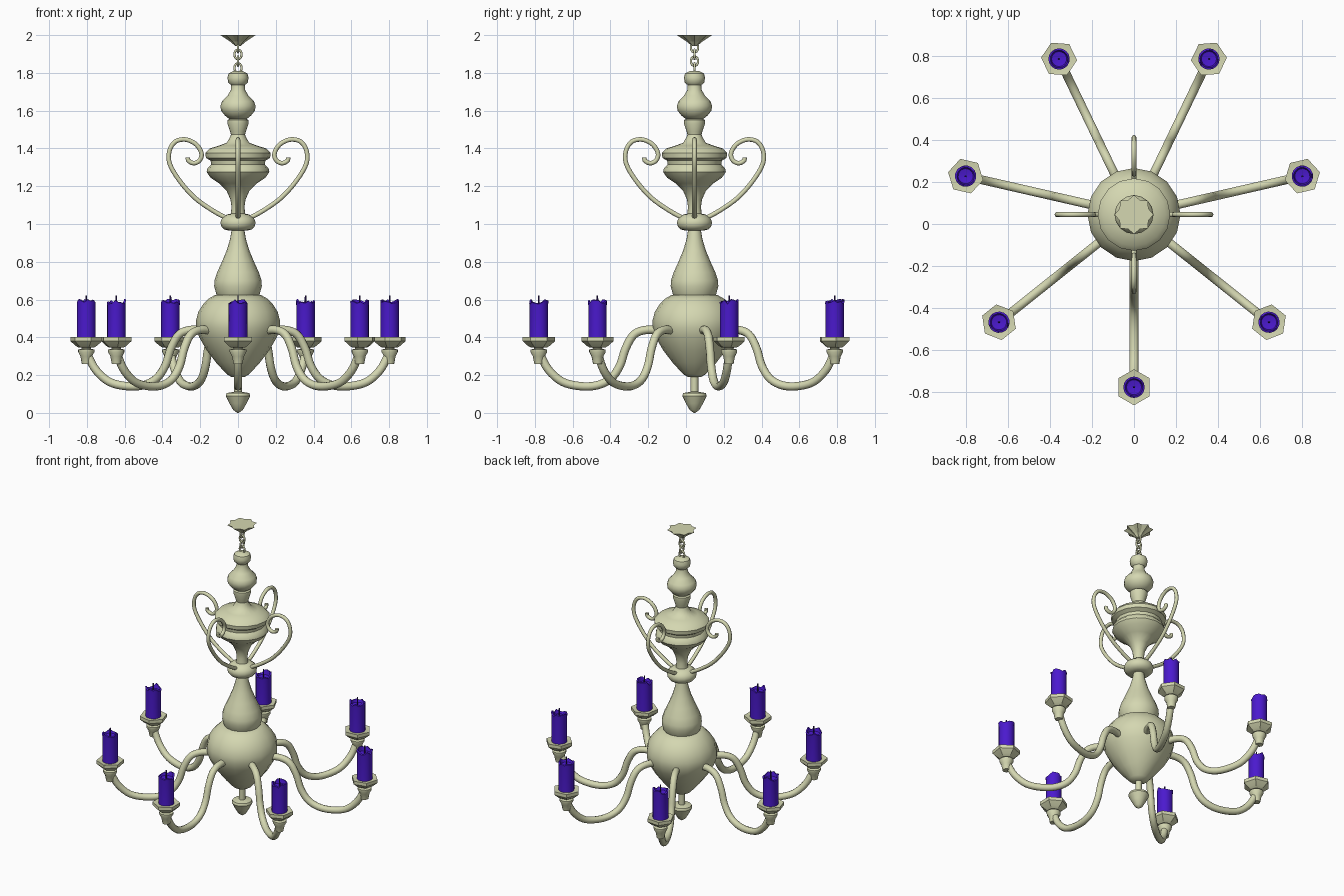
import bpy, bmesh, math, random
from mathutils import Vector, Matrix

if "Cube" in bpy.data.objects:
    bpy.data.objects.remove(bpy.data.objects["Cube"])

random.seed(4)
CY = 0.045          # axis of the chandelier in y
ARMS = 7


def material(name, rgb):
    m = bpy.data.materials.new(name)
    m.diffuse_color = (*rgb, 1)
    m.use_nodes = True
    m.node_tree.nodes["Principled BSDF"].inputs["Base Color"].default_value = m.diffuse_color
    return m


CREAM = material("cream_metal", (0.66, 0.68, 0.44))
PURPLE = material("purple_wax", (0.07, 0.01, 0.62))
DARK = material("dark_wick", (0.03, 0.01, 0.15))


def finish(name, bm, mat, matrix, angle=40):
    bmesh.ops.recalc_face_normals(bm, faces=bm.faces)
    me = bpy.data.meshes.new(name)
    bm.to_mesh(me)
    bm.free()
    ob = bpy.data.objects.new(name, me)
    bpy.context.collection.objects.link(ob)
    me.materials.append(mat)
    ob.matrix_world = matrix
    bpy.ops.object.select_all(action='DESELECT')
    ob.select_set(True)
    bpy.context.view_layer.objects.active = ob
    if angle:
        bpy.ops.object.shade_smooth_by_angle(angle=math.radians(angle))
    return ob


def skin(bm, rings, closed=False):
    n = len(rings[0])
    pairs = list(zip(rings, rings[1:])) + ([(rings[-1], rings[0])] if closed else [])
    for a, b in pairs:
        for i in range(n):
            j = (i + 1) % n
            bm.faces.new((a[i], a[j], b[j], b[i]))
    if not closed:
        bm.faces.new(rings[0])
        bm.faces.new(rings[-1])


def lathe(name, profile, n, mat, matrix, angle=40, shape=lambda i, k: (1, 0)):
    """Revolve (radius, z); shape gives radius factor and z offset per vertex."""
    bm = bmesh.new()
    rings = []
    for k, (r, z) in enumerate(profile):
        ring = []
        for i in range(n):
            t = 2 * math.pi * i / n
            f, dz = shape(i, k)
            ring.append(bm.verts.new((r * f * math.cos(t), r * f * math.sin(t), z + dz)))
        rings.append(ring)
    skin(bm, rings)
    return finish(name, bm, mat, matrix, angle)


def spline(pts, steps=4):
    """Catmull-Rom curve through (radius, z) points."""
    p = [Vector(q) for q in pts]
    p = [2 * p[0] - p[1]] + p + [2 * p[-1] - p[-2]]
    out = []
    for a, b, c, d in zip(p, p[1:], p[2:], p[3:]):
        for s in range(steps):
            t = s / steps
            out.append(0.5 * (2 * b + (c - a) * t + (2 * a - 5 * b + 4 * c - d) * t * t
                              + (3 * b - a - 3 * c + d) * t ** 3))
    return out + [p[-2]]


def tube(name, path, radius, matrix, closed=False, n=10):
    """Sweep a circle along a path in the local xz plane."""
    bm = bmesh.new()
    rings, m = [], len(path)
    for k, c in enumerate(path):
        a = path[(k - 1) % m] if closed else path[max(k - 1, 0)]
        b = path[(k + 1) % m] if closed else path[min(k + 1, m - 1)]
        d = (b - a).normalized()
        ring = []
        for i in range(n):
            t = 2 * math.pi * i / n
            u, v = radius * math.cos(t), radius * math.sin(t)
            ring.append(bm.verts.new((c.x - d.y * u, v, c.y + d.x * u)))
        rings.append(ring)
    skin(bm, rings, closed)
    return finish(name, bm, CREAM, matrix, 60)


AXIS = Matrix.Translation((0, CY, 0))

# Central turned column
lathe("bottom_finial", [(0.004, 0), (0.025, 0.015), (0.045, 0.05), (0.065, 0.09), (0.06, 0.105),
                        (0.02, 0.112), (0.02, 0.22)], 16, CREAM, AXIS)
lathe("main_bowl", [(0.035, 0.19), (0.06, 0.205), (0.115, 0.265), (0.165, 0.33), (0.205, 0.40),
                    (0.222, 0.45), (0.222, 0.49), (0.21, 0.535), (0.185, 0.575), (0.155, 0.605),
                    (0.12, 0.625)], 16, CREAM, AXIS)
lathe("lower_bell", [(0.10, 0.60), (0.115, 0.63), (0.126, 0.67), (0.125, 0.70), (0.11, 0.745),
                     (0.085, 0.80), (0.06, 0.86), (0.042, 0.92), (0.032, 0.98)], 16, CREAM, AXIS)
lathe("collar_knob", [(0.05, 0.965), (0.075, 0.972), (0.09, 0.99), (0.093, 1.01), (0.085, 1.03),
                      (0.06, 1.05), (0.035, 1.055)], 16, CREAM, AXIS)
lathe("vase", [(0.04, 1.04), (0.034, 1.09), (0.04, 1.13), (0.06, 1.175), (0.10, 1.215), (0.145, 1.245),
               (0.166, 1.275), (0.162, 1.295), (0.142, 1.315), (0.145, 1.335), (0.17, 1.35),
               (0.173, 1.375), (0.15, 1.40), (0.10, 1.415), (0.06, 1.43), (0.042, 1.46),
               (0.036, 1.48)], 16, CREAM, AXIS)
lathe("upper_flare", [(0.034, 1.46), (0.042, 1.49), (0.055, 1.53), (0.055, 1.55), (0.045, 1.556),
                      (0.055, 1.565)], 16, CREAM, AXIS)
lathe("upper_baluster", [(0.045, 1.555), (0.07, 1.575), (0.09, 1.60), (0.093, 1.625), (0.085, 1.65),
                         (0.055, 1.68), (0.038, 1.71), (0.036, 1.735), (0.052, 1.75), (0.056, 1.775),
                         (0.05, 1.797), (0.025, 1.81)], 16, CREAM, AXIS)

# Chain of alternating oval links
for i in range(4):
    oval = []
    for s in range(20):
        t = 2 * math.pi * s / 20
        oval.append(Vector((0.019 * math.cos(t), 1.826 + i * 0.036 + 0.025 * math.sin(t))))
    tube(f"chain_link_{i + 1}", oval, 0.006, AXIS @ Matrix.Rotation(i * math.pi / 2, 4, 'Z'), True, 8)

# Star shaped ceiling canopy
lathe("ceiling_canopy", [(0.014, 1.942), (0.04, 1.965), (0.093, 2.0)], 16, CREAM, AXIS, 0,
      lambda i, k: (1 if i % 2 == 0 or k == 0 else 0.8, 0))

# Four scroll handles
scroll = spline([(0.06, 1.03), (0.14, 1.075), (0.23, 1.14), (0.31, 1.23), (0.362, 1.32), (0.362, 1.39),
                 (0.33, 1.437), (0.275, 1.447), (0.22, 1.42), (0.193, 1.372), (0.205, 1.335),
                 (0.235, 1.322), (0.262, 1.335), (0.265, 1.352)])
for i in range(4):
    tube(f"scroll_handle_{i + 1}", scroll, 0.012, AXIS @ Matrix.Rotation(i * math.pi / 2, 4, 'Z'), n=8)

# Seven arms, each with socket, drip dish, candle and wick
arm = spline([(0.16, 0.432), (0.25, 0.44), (0.32, 0.415), (0.365, 0.34), (0.395, 0.25), (0.445, 0.18),
              (0.52, 0.145), (0.61, 0.142), (0.70, 0.165), (0.77, 0.225), (0.81, 0.295), (0.82, 0.33)])
for i in range(ARMS):
    turn = AXIS @ Matrix.Rotation(-math.pi / 2 + i * 2 * math.pi / ARMS, 4, 'Z')
    tip = turn @ Matrix.Translation((0.824, 0, 0))
    tube(f"arm_{i + 1}", arm, 0.022, turn)
    lathe(f"candle_socket_{i + 1}", [(0.024, 0.26), (0.032, 0.30), (0.044, 0.322), (0.044, 0.335),
                                     (0.024, 0.34), (0.03, 0.36)], 12, CREAM, tip)
    lathe(f"drip_dish_{i + 1}", [(0.04, 0.345), (0.058, 0.355), (0.086, 0.38), (0.086, 0.402),
                                 (0.06, 0.398)], 6, CREAM, tip, 25)
    drips = [random.uniform(-0.02, 0.006) for _ in range(16)]
    lathe(f"candle_{i + 1}", [(0.049, 0.395), (0.049, 0.57), (0.051, 0.595), (0.042, 0.598),
                              (0.036, 0.57), (0.01, 0.565)], 16, PURPLE, tip, 40,
          lambda s, k: (1, drips[s] if k in (2, 3) else 0))
    lathe(f"wick_{i + 1}", [(0.005, 0.56), (0.004, 0.622)], 6, DARK, tip)
